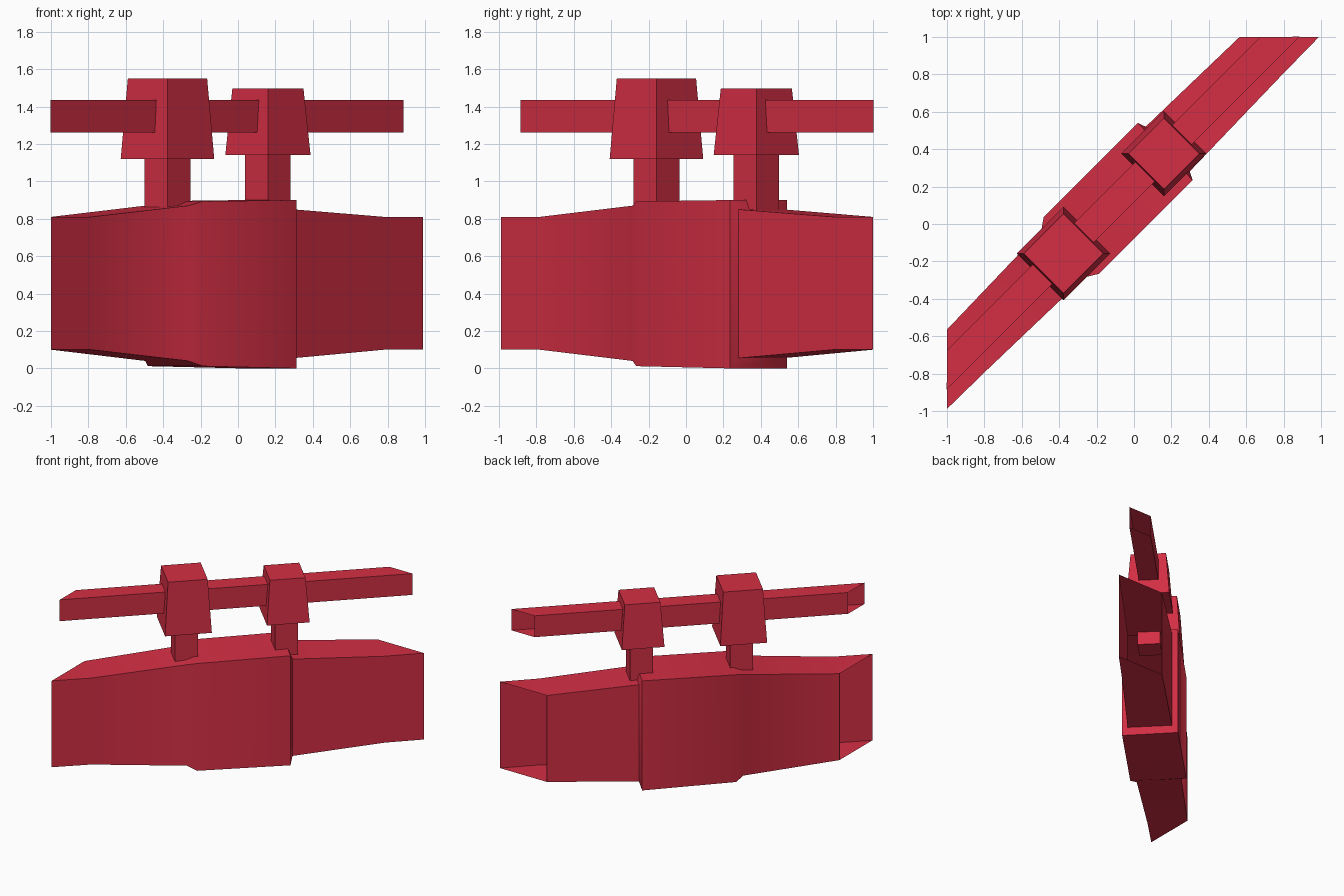
import bpy
import bmesh
from math import radians, sqrt

cube = bpy.data.objects.get("Cube")
if cube:
    bpy.data.objects.remove(cube, do_unlink=True)

# Single red paint
red = bpy.data.materials.new("red_paint")
red.use_nodes = True
RED = (0.66, 0.028, 0.058, 1)
red.diffuse_color = RED
bsdf = red.node_tree.nodes["Principled BSDF"]
bsdf.inputs["Base Color"].default_value = RED
bsdf.inputs["Roughness"].default_value = 0.6

AXIS_OFFSET = 0.156  # distance of the wall's centre line from the origin


def diagonal(s, t, z):
    """Point at s along the diagonal wall and t behind its centre line."""
    t += AXIS_OFFSET
    return ((s - t) / sqrt(2), (s + t) / sqrt(2), z)


def open_tube(name, stations, smooth_angle=None):
    """Loft rectangles (front s, back s, half width, bottom, top); ends stay open."""
    bm = bmesh.new()
    rings = []
    for front, back, w, low, high in stations:
        corners = [(front, -w, low), (front, -w, high), (back, w, high), (back, w, low)]
        rings.append([bm.verts.new(diagonal(*c)) for c in corners])
    for a, b in zip(rings, rings[1:]):
        for i in range(4):
            j = (i + 1) % 4
            bm.faces.new((a[j], a[i], b[i], b[j]))
    bmesh.ops.recalc_face_normals(bm, faces=bm.faces)
    mesh = bpy.data.meshes.new(name)
    bm.to_mesh(mesh)
    bm.free()
    mesh.materials.append(red)
    obj = bpy.data.objects.new(name, mesh)
    bpy.context.collection.objects.link(obj)
    if smooth_angle:
        bpy.ops.object.select_all(action="DESELECT")
        obj.select_set(True)
        bpy.context.view_layer.objects.active = obj
        bpy.ops.object.shade_smooth_by_angle(angle=radians(smooth_angle))


def square_block(name, x, y, bottom, top, r_bottom, r_top):
    """Tapered four-sided block with its corners on the x and y axes."""
    bpy.ops.mesh.primitive_cone_add(
        vertices=4, radius1=r_bottom, radius2=r_top, depth=top - bottom,
        location=(x, y, (bottom + top) / 2))
    obj = bpy.context.object
    obj.name = name
    obj.data.materials.append(red)


# Hollow wall with a thicker middle and mitred ends
open_tube("wall", [
    (-1.407, -1.11, 0.148, 0.10, 0.81),
    (-1.11, -1.105, 0.152, 0.10, 0.81),
    (-0.39, -0.375, 0.170, 0.04, 0.87),
    (-0.32, -0.315, 0.212, 0.012, 0.893),
    (0.387, 0.396, 0.212, 0.0, 0.90),
    (0.41, 0.412, 0.168, 0.055, 0.85),
    (1.11, 1.105, 0.152, 0.10, 0.81),
    (1.407, 1.11, 0.148, 0.10, 0.81),
], smooth_angle=35)

# Hollow hand rail with the same mitred ends
open_tube("rail", [
    (-1.334, -1.185, 0.074, 1.26, 1.435),
    (1.334, 1.185, 0.074, 1.26, 1.435),
])

# Posts and the tapered caps that hold the rail
for side, x, y, low, high, r_low, r_high in [
    ("right", -0.377, -0.158, 1.12, 1.55, 0.25, 0.212),
    ("left", 0.16, 0.376, 1.14, 1.497, 0.228, 0.19),
]:
    square_block(side + "_post", x, y, 0.74, low + 0.05, 0.122, 0.122)
    square_block(side + "_cap", x, y, low, high, r_low, r_high)
